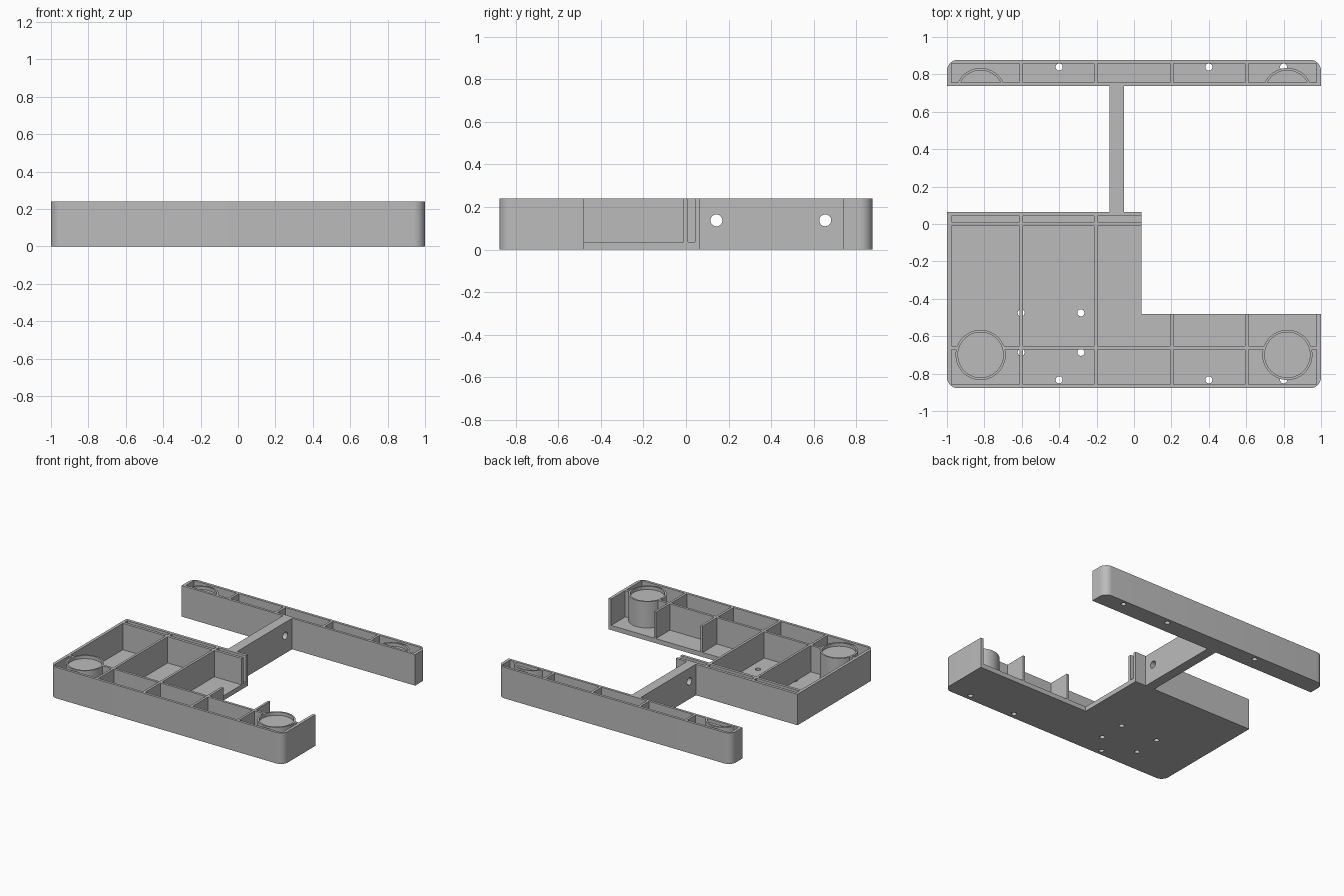
import bpy, bmesh, math

if "Cube" in bpy.data.objects:
    bpy.data.objects.remove(bpy.data.objects["Cube"])

H = 0.24        # overall height
FLOOR = 0.036   # floor thickness

grey = bpy.data.materials.new("plain grey")
grey.diffuse_color = (0.5, 0.5, 0.5, 1)
grey.use_nodes = True
grey.node_tree.nodes["Principled BSDF"].inputs["Base Color"].default_value = grey.diffuse_color


def prism(bm, pts, z0, z1):
    """Extrude a counter-clockwise outline from z0 to z1."""
    lo = [bm.verts.new((x, y, z0)) for x, y in pts]
    hi = [bm.verts.new((x, y, z1)) for x, y in pts]
    bm.faces.new(lo[::-1])
    bm.faces.new(hi)
    n = len(pts)
    for i in range(n):
        j = (i + 1) % n
        bm.faces.new((lo[i], lo[j], hi[j], hi[i]))


def rect(x0, x1, y0, y1):
    return [(x0, y0), (x1, y0), (x1, y1), (x0, y1)]


def arc(cx, cy, r, a0, a1, n):
    return [(cx + r * math.cos(a0 + (a1 - a0) * i / n),
             cy + r * math.sin(a0 + (a1 - a0) * i / n)) for i in range(n + 1)]


def disc(cx, cy, r, ymin=None, n=48):
    """Full circle, or the part of it above ymin."""
    if ymin is None:
        return arc(cx, cy, r, 0, 2 * math.pi, n)[:-1]
    a = math.asin((ymin - cy) / r)
    return arc(cx, cy, r, a, math.pi - a, n // 2)


def solid(name, shapes):
    """One object from a list of (outline, z0, z1)."""
    bm = bmesh.new()
    for pts, z0, z1 in shapes:
        prism(bm, pts, z0, z1)
    me = bpy.data.meshes.new(name)
    bm.to_mesh(me)
    bm.free()
    me.materials.append(grey)
    ob = bpy.data.objects.new(name, me)
    bpy.context.collection.objects.link(ob)
    return ob


def combine(ob, tool, op):
    """Apply a boolean and remove the tool."""
    mod = ob.modifiers.new("bool", 'BOOLEAN')
    mod.operation, mod.object, mod.solver = op, tool, 'EXACT'
    dg = bpy.context.evaluated_depsgraph_get()
    me = bpy.data.meshes.new_from_object(ob.evaluated_get(dg))
    ob.modifiers.clear()
    ob.data = me
    bpy.data.objects.remove(tool)


def smooth(ob):
    bpy.ops.object.select_all(action='DESELECT')
    ob.select_set(True)
    bpy.context.view_layer.objects.active = ob
    bpy.ops.object.shade_smooth_by_angle(angle=math.radians(30))


def hollow(ob, pockets, post_y, clip, holes):
    """Cut pockets, add round posts with shallow cups, then drill the floor."""
    combine(ob, solid("pockets", [(p, FLOOR, 0.3) for p in pockets]), 'DIFFERENCE')
    c1, c2 = (None, None) if clip is None else (clip - 0.01, clip)
    combine(ob, solid("posts", [(disc(s * 0.82, post_y, 0.134, c1), 0.02, H)
                                for s in (-1, 1)]), 'UNION')
    combine(ob, solid("cups", [(disc(s * 0.82, post_y, 0.121, c2), H - 0.025, 0.3)
                               for s in (-1, 1)]), 'DIFFERENCE')
    combine(ob, solid("drills", [(disc(x, y, 0.019, n=24), -0.1, FLOOR + 0.001)
                                 for x, y in holes]), 'DIFFERENCE')
    smooth(ob)


# Compartment spans between the cross ribs
cols = [(-0.977, -0.612), (-0.594, -0.213), (-0.194, 0.193),
        (0.212, 0.594), (0.612, 0.977)]
R, Y = 0.06, 0.878
PI = math.pi

# L-shaped tray: front wing, deep left bay and a narrow slot along its back
outline = (arc(-1 + R, -Y + R, R, PI, 1.5 * PI, 10)
           + arc(1 - R, -Y + R, R, 1.5 * PI, 2 * PI, 10)
           + [(1, -0.48), (0.04, -0.48), (0.04, 0.065), (-1, 0.065)])
tray = solid("tray", [(outline, 0, H)])
pockets = [rect(a, b, -0.858, -0.671) for a, b in cols]
pockets += [rect(a, b, -0.652, -0.012) for a, b in cols]
pockets += [rect(a, b, 0.01, 0.042) for a, b in cols[:3]]
hollow(tray, pockets, -0.70, None,
       [(x, -0.833) for x in (-0.4, 0.4, 0.8)]
       + [(x, y) for x in (-0.603, -0.284) for y in (-0.475, -0.686)])

# Back bar with five compartments and clipped posts
outline = ([(-1, 0.738), (1, 0.738)]
           + arc(1 - R, Y - R, R, 0, PI / 2, 10)
           + arc(-1 + R, Y - R, R, PI / 2, PI, 10))
bar = solid("back_bar", [(outline, 0, H)])
hollow(bar, [rect(a, b, 0.757, 0.858) for a, b in cols], 0.70, 0.757,
       [(x, 0.839) for x in (-0.4, 0.4, 0.8)])

# Connecting beam with two cross holes
beam = solid("connecting_beam", [(rect(-0.13, -0.053, 0.065, 0.738), 0, H)])
drill = solid("beam_drills", [(disc(-0.137, y, 0.028, n=32), -0.3, 0.3)
                              for y in (0.143, 0.655)])
drill.rotation_euler = (0, PI / 2, 0)
bpy.context.view_layer.update()
combine(beam, drill, 'DIFFERENCE')
smooth(beam)
